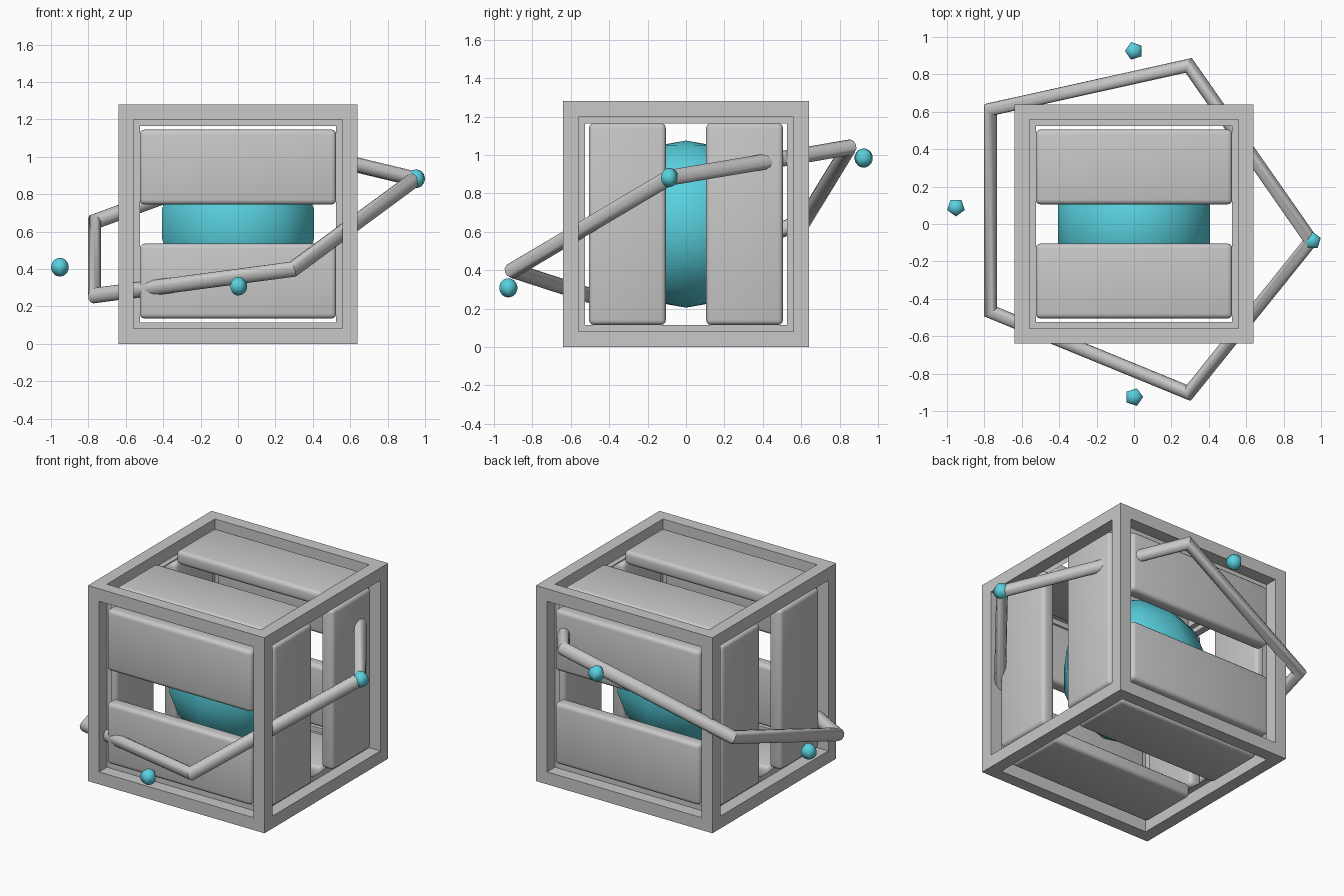
import bpy, bmesh, math
from mathutils import Vector, Matrix

if "Cube" in bpy.data.objects:
    bpy.data.objects.remove(bpy.data.objects["Cube"])

HALF, OPEN, CZ = 0.64, 0.525, 0.64


def material(name, rgb):
    m = bpy.data.materials.new(name)
    m.diffuse_color = (*rgb, 1)
    m.use_nodes = True
    m.node_tree.nodes["Principled BSDF"].inputs["Base Color"].default_value = m.diffuse_color
    return m


GREY = material("grey", (0.58, 0.58, 0.58))
TEAL = material("teal", (0.10, 0.64, 0.74))


def finish(bm, name, mat, smooth=None):
    bmesh.ops.recalc_face_normals(bm, faces=bm.faces)
    me = bpy.data.meshes.new(name)
    bm.to_mesh(me)
    bm.free()
    me.materials.append(mat)
    ob = bpy.data.objects.new(name, me)
    bpy.context.collection.objects.link(ob)
    if smooth:
        bpy.ops.object.select_all(action='DESELECT')
        ob.select_set(True)
        bpy.context.view_layer.objects.active = ob
        bpy.ops.object.shade_smooth_by_angle(angle=math.radians(smooth))
    return ob


# Open cube frame: inset every face, push the panel inward, remove it
bm = bmesh.new()
bmesh.ops.create_cube(bm, size=2 * HALF, matrix=Matrix.Translation((0, 0, CZ)))
panels = list(bm.faces)
bmesh.ops.inset_individual(bm, faces=panels, thickness=HALF - OPEN)
moves = [(f, f.normal.copy()) for f in panels]
for face, normal in moves:
    new = bmesh.ops.extrude_discrete_faces(bm, faces=[face])["faces"]
    bmesh.ops.translate(bm, verts=new[0].verts, vec=-normal * (HALF - OPEN))
    bmesh.ops.delete(bm, geom=new, context='FACES')
bmesh.ops.remove_doubles(bm, verts=bm.verts, dist=0.001)
finish(bm, "cube_frame", GREY)


# Rounded slats, two per side
def slat(name, centre, size):
    bm = bmesh.new()
    bmesh.ops.create_cube(bm, size=1, matrix=Matrix.Translation(centre)
                          @ Matrix.Diagonal((*size, 1)))
    bmesh.ops.bevel(bm, geom=list(bm.edges), offset=0.025, segments=3,
                    profile=0.5, affect='EDGES')
    finish(bm, name, GREY, 40)


LONG, WIDE, THICK, OUT, SIDE = 1.05, 0.40, 0.09, 0.57, 0.305
for s, (fb, lr, tb) in ((-1, ("front", "left", "bottom")), (1, ("back", "right", "top"))):
    for t, tag in ((-1, "a"), (1, "b")):
        slat(f"{fb}_slat_{tag}", (0, s * OUT, CZ + t * SIDE), (LONG, THICK, WIDE))
        slat(f"{lr}_slat_{tag}", (s * OUT, t * SIDE, CZ), (THICK, WIDE, LONG))
        slat(f"{tb}_slat_{tag}", (0, t * SIDE, CZ + s * OUT), (LONG, WIDE, THICK))


# Core and small orbiting balls
def ball(name, centre, radius, segments, turn=0):
    bm = bmesh.new()
    bmesh.ops.create_uvsphere(bm, u_segments=segments, v_segments=9, radius=radius,
                              matrix=Matrix.Translation(centre) @ Matrix.Rotation(turn, 4, 'Z'))
    finish(bm, name, TEAL, 80)


ball("core", (0, 0, CZ), 0.435, 10)

# Tilted plane shared by the ring and the small balls
U = Vector((0.967, -0.091, 0.24)).normalized()
V = Vector((0, 0.939, 0.343)).normalized()
N = U.cross(V).normalized()
C = Vector((0, 0, 0.646))
for i in range(4):
    a = i * math.pi / 2
    ball(f"orbit_ball_{i}", C + 0.985 * (math.cos(a) * U + math.sin(a) * V), 0.05, 5, a)

# Five-sided tube ring
bm = bmesh.new()
loops = []
for i in range(5):
    a = i * math.tau / 5
    radial = math.cos(a) * U + math.sin(a) * V
    loops.append([bm.verts.new(C + radial * (0.98 + 0.043 * math.cos(b)) + N * 0.043 * math.sin(b))
                  for b in (k * math.tau / 12 for k in range(12))])
for i in range(5):
    p, q = loops[i], loops[(i + 1) % 5]
    for k in range(12):
        j = (k + 1) % 12
        bm.faces.new((p[k], q[k], q[j], p[j]))
finish(bm, "orbit_ring", GREY, 40)
